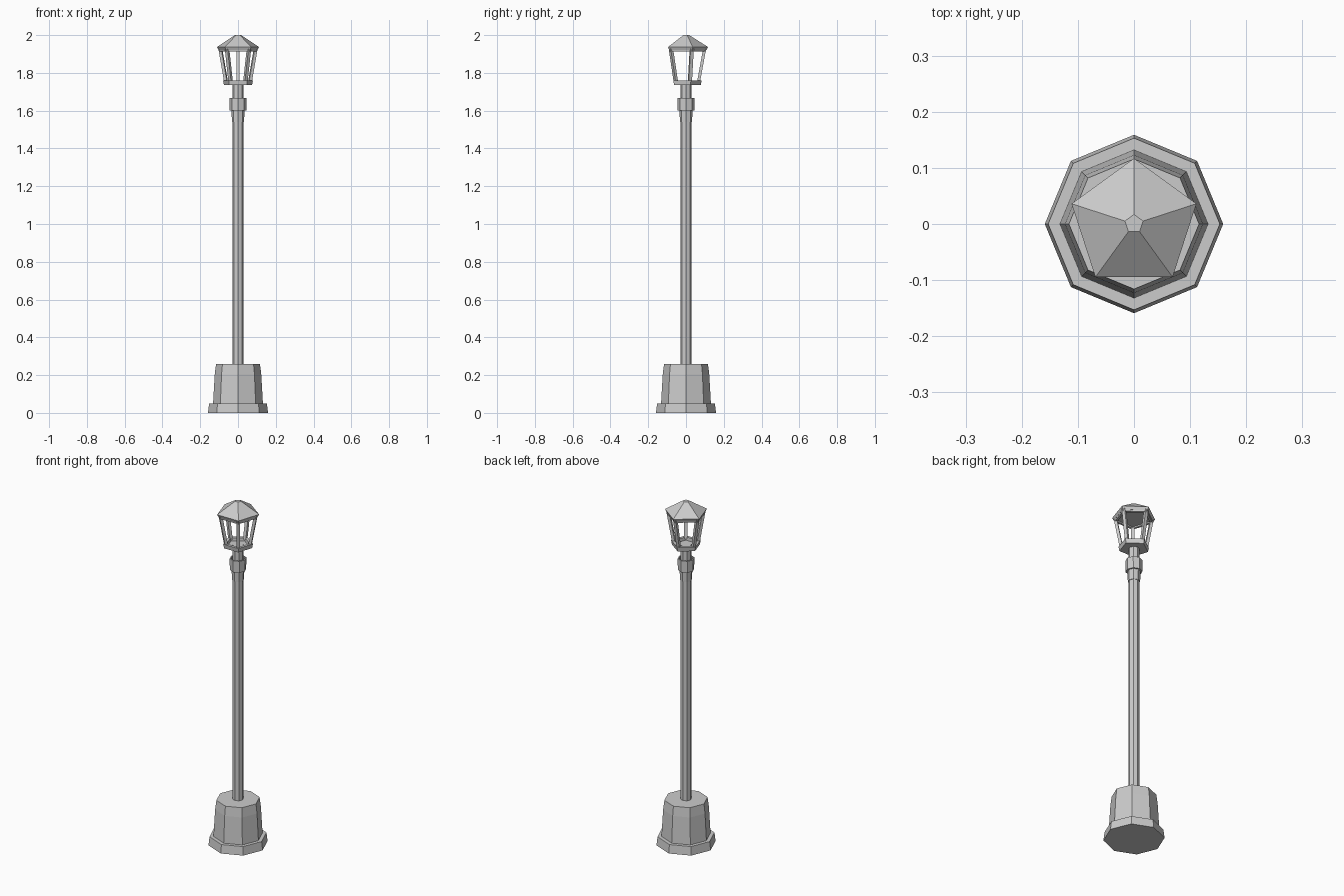
import bpy, bmesh
from math import cos, sin, pi
from mathutils import Vector

if "Cube" in bpy.data.objects:
    bpy.data.objects.remove(bpy.data.objects["Cube"])


def ring_point(r, z, i, n, phase):
    a = phase + 2 * pi * i / n
    return Vector((r * cos(a), r * sin(a), z))


def finish(name, bm):
    bmesh.ops.recalc_face_normals(bm, faces=bm.faces)
    mesh = bpy.data.meshes.new(name)
    bm.to_mesh(mesh)
    bm.free()
    obj = bpy.data.objects.new(name, mesh)
    bpy.context.collection.objects.link(obj)
    return obj


def lathe(name, profile, n, phase=0.0, loop=False):
    """Faceted turned part from (radius, z) pairs; capped, or closed as a ring."""
    bm = bmesh.new()
    rings = [[bm.verts.new(ring_point(r, z, i, n, phase)) for i in range(n)]
             for r, z in profile]
    pairs = list(zip(rings, rings[1:]))
    if loop:
        pairs.append((rings[-1], rings[0]))
    else:
        bm.faces.new(rings[0])
        bm.faces.new(rings[-1])
    for a, b in pairs:
        for i in range(n):
            j = (i + 1) % n
            bm.faces.new((a[i], a[j], b[j], b[i]))
    return finish(name, bm)


def post(name, i, r0, z0, r1, z1, w, depth):
    """Slanted square bar at one corner of the lantern."""
    out = ring_point(1, 0, i, 5, pi / 2)
    side = Vector((-out.y, out.x, 0))
    bm = bmesh.new()
    ends = []
    for r, z in ((r0, z0), (r1, z1)):
        c = out * r + Vector((0, 0, z))
        ends.append([bm.verts.new(c + side * w / 2 * s - out * depth * d)
                     for s, d in ((-1, 0), (1, 0), (1, 1), (-1, 1))])
    bm.faces.new(ends[0])
    bm.faces.new(ends[1])
    for k in range(4):
        m = (k + 1) % 4
        bm.faces.new((ends[0][k], ends[0][m], ends[1][m], ends[1][k]))
    return finish(name, bm)


# Octagonal pedestal with stepped foot
lathe("pedestal", [(0.159, 0), (0.153, 0.05), (0.132, 0.05),
                   (0.123, 0.206), (0.116, 0.26)], 8)

# Pole, sleeve and collar
lathe("pole", [(0.029, 0.25), (0.029, 1.745)], 8)
lathe("sleeve", [(0.032, 1.54), (0.035, 1.61)], 8)
lathe("collar", [(0.028, 1.60), (0.044, 1.60), (0.045, 1.667),
                 (0.038, 1.667), (0.037, 1.64), (0.028, 1.64)], 8, loop=True)

# Five-sided lantern: tray, corner posts, top frame and roof
P = pi / 2
lathe("lantern_tray", [(0.078, 1.735), (0.083, 1.76), (0.064, 1.76),
                       (0.062, 1.742)], 5, P)
for i in range(5):
    post(f"lantern_post_{i + 1}", i, 0.074, 1.75, 0.107, 1.93, 0.018, 0.016)
lathe("lantern_top_frame", [(0.105, 1.912), (0.108, 1.925),
                            (0.09, 1.925), (0.09, 1.912)], 5, P, loop=True)
lathe("lantern_roof", [(0.108, 1.92), (0.117, 1.937), (0.017, 2.0)], 5, P)
